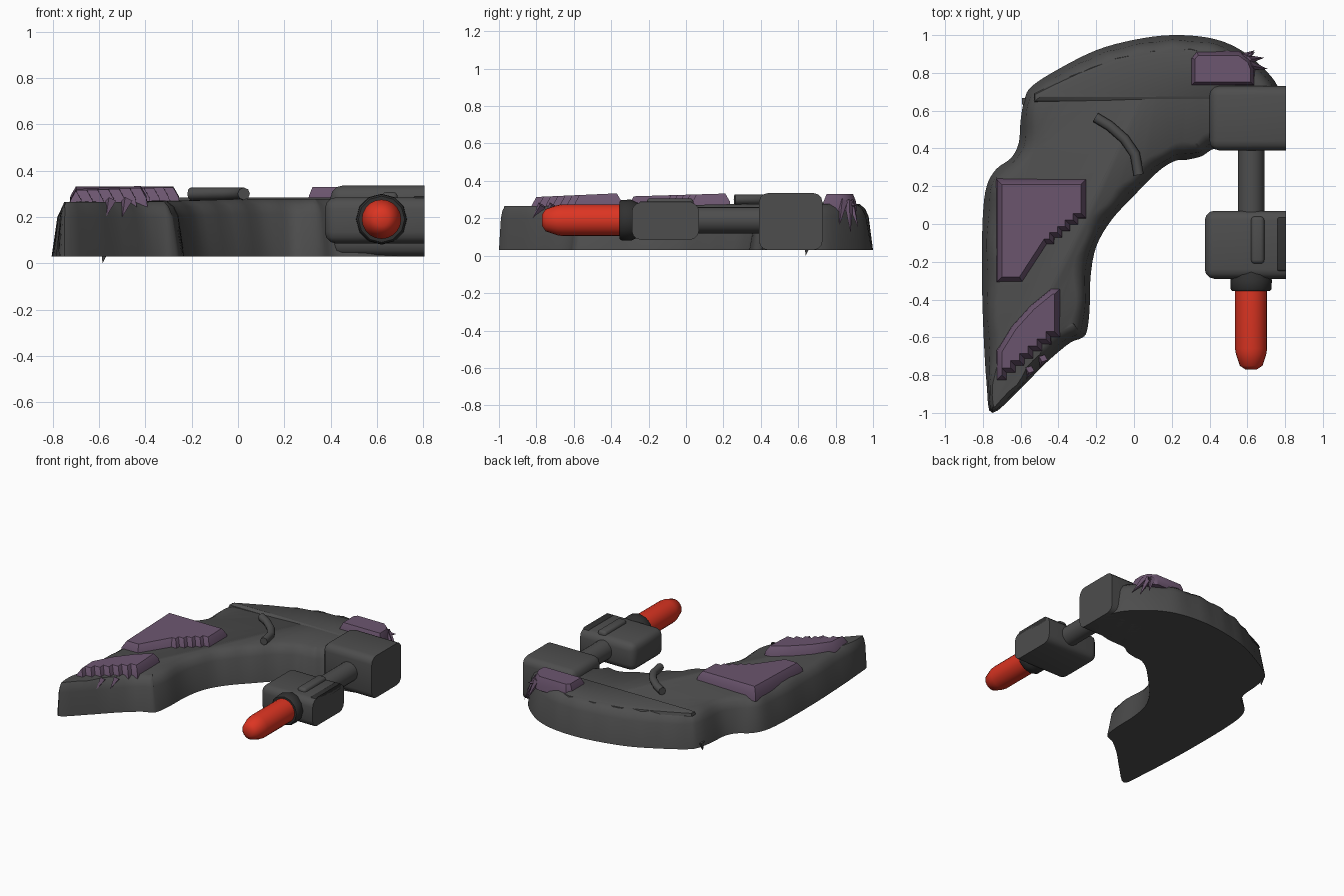
import bpy, bmesh, math
from mathutils import Vector

if "Cube" in bpy.data.objects:
    bpy.data.objects.remove(bpy.data.objects["Cube"])


def material(name, rgb):
    m = bpy.data.materials.new(name)
    m.diffuse_color = (*rgb, 1)
    m.use_nodes = True
    m.node_tree.nodes["Principled BSDF"].inputs["Base Color"].default_value = m.diffuse_color
    return m


GREY = material("charcoal grey", (0.075, 0.075, 0.075))
DARK = material("dark rubber", (0.03, 0.03, 0.03))
PURPLE = material("dusty purple", (0.15, 0.092, 0.16))
RED = material("signal red", (0.72, 0.035, 0.016))


def finish(name, bm, mat, angle=35):
    bmesh.ops.recalc_face_normals(bm, faces=bm.faces[:])
    me = bpy.data.meshes.new(name)
    bm.to_mesh(me)
    bm.free()
    me.materials.append(mat)
    ob = bpy.data.objects.new(name, me)
    bpy.context.collection.objects.link(ob)
    bpy.ops.object.select_all(action='DESELECT')
    ob.select_set(True)
    bpy.context.view_layer.objects.active = ob
    bpy.ops.object.shade_smooth_by_angle(angle=math.radians(angle))
    return ob


def smooth_loop(pts, n=4):
    """Closed Catmull-Rom curve through the points."""
    p = [Vector(q) for q in pts]
    out = []
    for i in range(len(p)):
        a, b, c, d = (p[(i + k - 1) % len(p)] for k in range(4))
        for j in range(n):
            t = j / n
            out.append(0.5 * (2 * b + (c - a) * t + (2 * a - 5 * b + 4 * c - d) * t * t
                              + (3 * b - a - 3 * c + d) * t ** 3))
    return out


def stairs(a, b, n):
    """Stepped edge from a to b, moving in y first and then in x."""
    out = [a]
    for i in range(n):
        x0, y0 = (a[k] + (b[k] - a[k]) * i / n for k in (0, 1))
        x1, y1 = (a[k] + (b[k] - a[k]) * (i + 1) / n for k in (0, 1))
        out += [(x0, y1), (x1, y1)]
    return out


def terrace(name, loop, layers, mat, scale=lambda p: 1, tilt=lambda p: 0, angle=35):
    """Stack inset copies of an outline: layers are (inset, height)."""
    p = [Vector(q) for q in loop]
    n = len(p)
    area = sum(p[i].x * p[(i + 1) % n].y - p[(i + 1) % n].x * p[i].y for i in range(n))
    sign = 1 if area > 0 else -1
    bm = bmesh.new()
    rings = []
    for k, (inset, z) in enumerate(layers):
        ring = []
        for i in range(n):
            e1 = (p[i] - p[i - 1]).normalized()
            e2 = (p[(i + 1) % n] - p[i]).normalized()
            n1, n2 = Vector((-e1.y, e1.x)), Vector((-e2.y, e2.x))
            m = (n1 + n2).normalized()
            q = p[i] + m * sign * inset * scale(p[i]) / max(m.dot(n1), 0.6)
            ring.append(bm.verts.new((q.x, q.y, z + (tilt(q) if k else 0))))
        rings.append(ring)
    for r, s in zip(rings, rings[1:]):
        for i in range(n):
            j = (i + 1) % n
            bm.faces.new((r[i], r[j], s[j], s[i]))
    bm.faces.new(rings[0][::-1])
    bm.faces.new(rings[-1])
    bmesh.ops.triangulate(bm, faces=[f for f in bm.faces if len(f.verts) > 4])
    return finish(name, bm, mat, angle)


def rounded_box(name, lo, hi, bevel, mat, open_right=False):
    """Bevelled box; open_right leaves the +x end cut flat."""
    bm = bmesh.new()
    bmesh.ops.create_cube(bm, size=1)
    for v in bm.verts:
        v.co = [lo[k] + (hi[k] - lo[k]) * (v.co[k] + 0.5) for k in range(3)]
    edges = [e for e in bm.edges
             if not (open_right and all(v.co.x > hi[0] - 1e-4 for v in e.verts))]
    bmesh.ops.bevel(bm, geom=edges, offset=bevel, segments=3, profile=0.5, affect='EDGES')
    return finish(name, bm, mat)


def turned(name, profile, mat, sides=20, cx=0.62, cz=0.19):
    """Solid turned around the y axis: profile is (radius, y)."""
    bm = bmesh.new()
    rings = [[bm.verts.new((cx + r * math.cos(2 * math.pi * i / sides), y,
                            cz + r * math.sin(2 * math.pi * i / sides)))
              for i in range(sides)] for r, y in profile]
    for a, b in zip(rings, rings[1:]):
        for i in range(sides):
            j = (i + 1) % sides
            bm.faces.new((a[i], a[j], b[j], b[i]))
    bm.faces.new(rings[0])
    bm.faces.new(rings[-1][::-1])
    return finish(name, bm, mat, 40)


def spike(name, base, tip, radius, mat):
    """Thin four-sided thorn from base to tip."""
    base, tip = Vector(base), Vector(tip)
    rot = (tip - base).to_track_quat('Z', 'Y')
    bm = bmesh.new()
    ring = [bm.verts.new(base + rot @ Vector((radius * math.cos(a), radius * math.sin(a), 0)))
            for a in (0, math.pi / 2, math.pi, 1.5 * math.pi)]
    top = bm.verts.new(tip)
    for i in range(4):
        bm.faces.new((ring[i], ring[(i + 1) % 4], top))
    bm.faces.new(ring[::-1])
    return finish(name, bm, mat)


# Curved body slab, with shallower insets toward the pointed front tip
outline = [(-0.75, -1.0), (-0.78, -0.85), (-0.8, -0.5), (-0.805, -0.2), (-0.8, 0.05),
           (-0.78, 0.2), (-0.73, 0.29), (-0.65, 0.35), (-0.61, 0.43), (-0.6, 0.55),
           (-0.58, 0.66), (-0.54, 0.73), (-0.4, 0.82), (-0.2, 0.92), (0, 0.975),
           (0.2, 1.0), (0.4, 0.985), (0.55, 0.93), (0.68, 0.83), (0.76, 0.73),
           (0.78, 0.62), (0.74, 0.47), (0.58, 0.41), (0.43, 0.4), (0.36, 0.36),
           (0.28, 0.34), (0.22, 0.335), (0.13, 0.28), (0, 0.15), (-0.12, 0.02),
           (-0.2, -0.12), (-0.23, -0.28), (-0.235, -0.45), (-0.25, -0.57),
           (-0.28, -0.605), (-0.34, -0.63), (-0.46, -0.73), (-0.6, -0.87)]


def body_inset(p):
    ripple = 1 + 0.15 * math.sin(31 * p.x + 17 * p.y)
    return ripple * min(1, max(0.35, (p.y + 1) / 0.35))


terrace("body", smooth_loop(outline),
        [(0, 0.03), (0.028, 0.2), (0.05, 0.24), (0.085, 0.265)], GREY, body_inset,
        lambda p: 0.012 * min(1, max(0, (p.x + 0.4) / 0.4)), angle=40)

# Raised crescent along the back
terrace("back_ridge", [(-0.53, 0.645), (0.5, 0.645), (0.6, 0.8), (0.5, 0.885), (0.3, 0.93),
                       (0.1, 0.92), (-0.1, 0.88), (-0.3, 0.8), (-0.45, 0.73), (-0.53, 0.69)],
        [(0, 0.25), (0.006, 0.27), (0.03, 0.284)], GREY)

# Purple armour plates with stepped inner edges
plate_layers = [(0, 0.24), (0.006, 0.29), (0.03, 0.332)]
terrace("middle_plate", [(-0.73, 0.24), (-0.25, 0.24)]
        + stairs((-0.25, 0.06), (-0.46, -0.11), 5) + [(-0.59, -0.31), (-0.73, -0.31)],
        plate_layers, PURPLE, tilt=lambda p: 0.03 * (p.y - 0.2))
terrace("front_plate", [(-0.44, -0.34), (-0.55, -0.43), (-0.65, -0.54), (-0.73, -0.67),
                        (-0.73, -0.83), (-0.67, -0.83)]
        + stairs((-0.67, -0.83), (-0.39, -0.6), 6)[1:] + [(-0.39, -0.34)],
        plate_layers, PURPLE, tilt=lambda p: 0.045 * (p.y + 0.4))
terrace("rear_plate", [(0.3, 0.73), (0.64, 0.73), (0.64, 0.82), (0.62, 0.87), (0.56, 0.915),
                       (0.33, 0.915), (0.3, 0.88)],
        [(0, 0.24), (0.006, 0.29), (0.022, 0.33)], PURPLE)

# Thorns hanging from the plates, and one under the body
for k, (b, t) in enumerate([((0.60, 0.87, 0.29), (0.69, 0.88, 0.12)),
                            ((0.58, 0.88, 0.29), (0.64, 0.92, 0.15)),
                            ((0.61, 0.84, 0.29), (0.71, 0.82, 0.16)),
                            ((0.58, 0.87, 0.27), (0.64, 0.91, 0.27))]):
    spike(f"rear_thorn_{k}", b, t, 0.025, PURPLE)
for k, x in enumerate((-0.55, -0.48)):
    y = -0.83 + (x + 0.55) * 0.85
    spike(f"front_thorn_{k}", (x, y + 0.06, 0.27), (x - 0.02, y + 0.01, 0.2), 0.025, PURPLE)
spike("under_thorn", (-0.575, 0.65, 0.06), (-0.585, 0.64, 0.0), 0.025, GREY)

# Bent pipe lying on the body
curve = bpy.data.curves.new("pipe_path", 'CURVE')
curve.dimensions = '3D'
curve.bevel_depth = 0.027
curve.bevel_resolution = 2
curve.use_fill_caps = True
path = [(-0.205, 0.565), (-0.13, 0.52), (-0.05, 0.45), (0.005, 0.37), (0.025, 0.26)]
spline = curve.splines.new('POLY')
spline.points.add(len(path) - 1)
for pt, (x, y) in zip(spline.points, path):
    pt.co = (x, y, 0.3, 1)
curve.materials.append(GREY)
bpy.context.collection.objects.link(bpy.data.objects.new("bent_pipe", curve))

# Arm mount, rod and housing
rounded_box("arm_mount", (0.4, 0.39, 0.03), (0.805, 0.73, 0.335), 0.05, GREY, True)
turned("arm_rod", [(0.07, 0.04), (0.07, 0.42)], GREY)
rounded_box("arm_housing", (0.375, -0.29, 0.085), (0.805, 0.07, 0.285), 0.05, GREY, True)
rounded_box("housing_bar", (0.62, -0.21, 0.25), (0.69, 0.04, 0.307), 0.02, GREY)
rounded_box("housing_strip", (0.757, -0.25, 0.25), (0.805, 0.035, 0.291), 0.012, DARK, True)

# Collar and red tip
turned("collar", [(0.1, -0.355), (0.108, -0.345), (0.11, -0.295), (0.085, -0.24)], DARK, 12)
turned("red_tip", [(0.03, -0.77), (0.06, -0.75), (0.08, -0.69), (0.085, -0.66),
                   (0.085, -0.33)], RED)
